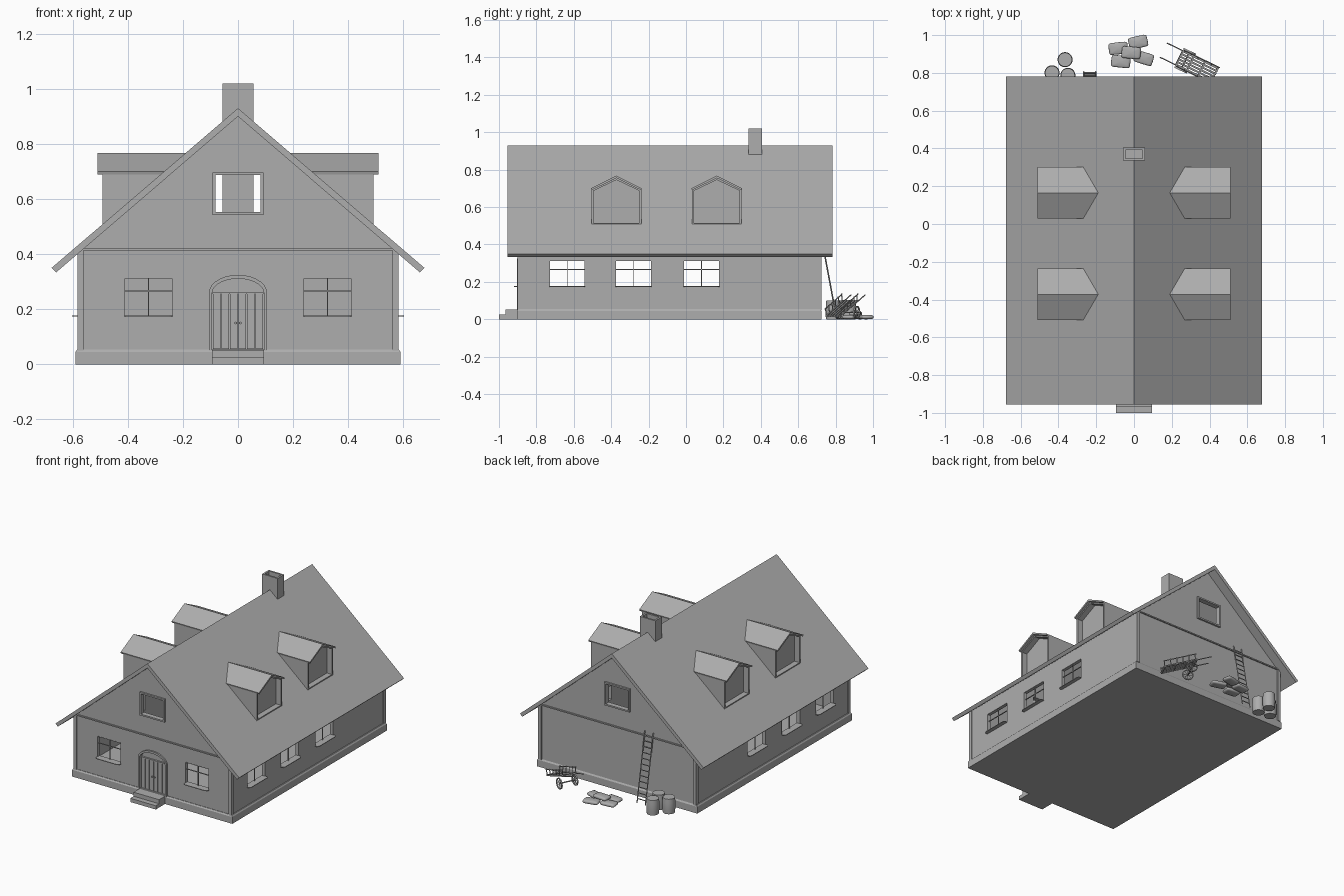
import bpy, bmesh, math
from mathutils import Vector, Matrix

if "Cube" in bpy.data.objects:
    bpy.data.objects.remove(bpy.data.objects["Cube"])

WX, Y0, Y1 = 0.577, -0.894, 0.718          # wall half width, front and back
SLOPE, RIDGE = 0.857, 0.93
GREY = bpy.data.materials.new("dark_grey")
GREY.diffuse_color = (0.42, 0.42, 0.42, 1)
GREY.use_nodes = True
GREY.node_tree.nodes["Principled BSDF"].inputs["Base Color"].default_value = GREY.diffuse_color


class Part:
    """Collects solids in one mesh object."""
    def __init__(self):
        self.bm = bmesh.new()

    def loft(self, rings, closed=False):
        vs = [[self.bm.verts.new(p) for p in r] for r in rings]
        for a, b in zip(vs, vs[1:] + ([vs[0]] if closed else [])):
            for i in range(len(a)):
                j = (i + 1) % len(a)
                self.bm.faces.new((a[i], a[j], b[j], b[i]))
        if not closed:
            self.bm.faces.new(vs[0])
            self.bm.faces.new(vs[-1])

    def box(self, x0, x1, y0, y1, z0, z1, f=lambda x, y, z: (x, y, z)):
        self.loft([[f(x0, y0, z), f(x1, y0, z), f(x1, y1, z), f(x0, y1, z)] for z in (z0, z1)])

    def rod(self, p, q, r, n=6):
        p, q = Vector(p), Vector(q)
        rot = (q - p).to_track_quat('Z', 'Y')
        ring = [rot @ Vector((r * math.cos(2 * math.pi * i / n), r * math.sin(2 * math.pi * i / n), 0)) for i in range(n)]
        self.loft([[c + v for v in ring] for c in (p, q)])

    def done(self, name, smooth=False, matrix=None):
        if matrix:
            self.bm.transform(matrix)
        bmesh.ops.recalc_face_normals(self.bm, faces=self.bm.faces)
        me = bpy.data.meshes.new(name)
        self.bm.to_mesh(me)
        self.bm.free()
        me.materials.append(GREY)
        ob = bpy.data.objects.new(name, me)
        bpy.context.collection.objects.link(ob)
        if smooth:
            bpy.ops.object.select_all(action='DESELECT')
            ob.select_set(True)
            bpy.context.view_layer.objects.active = ob
            bpy.ops.object.shade_smooth_by_angle(angle=math.radians(40))
        return ob


def cut(ob, *cutters):
    for cutter in cutters:
        cutter.hide_render = True
        m = ob.modifiers.new("cut", 'BOOLEAN')
        m.object, m.operation, m.solver = cutter, 'DIFFERENCE', 'EXACT'
        bpy.context.view_layer.objects.active = ob
        bpy.ops.object.modifier_apply(modifier=m.name)
        bpy.data.objects.remove(cutter)


def along_y(profile, *ys):
    return [[(x, y, z) for x, z in profile] for y in ys]


def rect(a0, a1, z0, z1):
    return [(a0, z0), (a1, z0), (a1, z1), (a0, z1)]


def arch(w, spring, rise, z0=0.05, n=14):
    return [(w, z0)] + [(w * math.cos(math.pi * i / n), spring + rise * math.sin(math.pi * i / n)) for i in range(n + 1)] + [(-w, z0)]


def house(w, eave, apex, z0):
    return [(-w, z0), (w, z0), (w, eave), (0, apex), (-w, eave)]


# wall mappings: along, outward, up
front = lambda a, d, z: (a, Y0 - d, z)
back = lambda a, d, z: (a, Y1 + d, z)
right = lambda a, d, z: (WX + d, a, z)
left = lambda a, d, z: (-WX - d, a, z)
WINDOWS = [(front, c, 0.0875) for c in (-0.325, 0.325)]
WINDOWS += [(f, c, 0.096) for f in (left, right) for c in (-0.635, -0.28, 0.083)]
WZ0, WZ1 = 0.174, 0.315

# hollow walls with openings cut through
p, inner, holes = Part(), Part(), Part()
p.loft(along_y(house(WX, 0.409, 0.903, 0.03), Y0, Y1))
inner.loft(along_y(house(WX - 0.02, 0.4, 0.877, -0.1), Y0 + 0.02, Y1 - 0.02))
for f, c, h in WINDOWS:
    holes.box(c - h, c + h, -0.05, 0.05, WZ0, WZ1, f)
holes.loft(along_y(arch(0.095, 0.258, 0.053), Y0 - 0.05, Y0 + 0.05))
for f in (front, back):
    holes.box(-0.085, 0.085, -0.05, 0.05, 0.55, 0.69, f)
cut(p.done("walls"), inner.done("room_cutter"), holes.done("opening_cutter"))

# plinth with chamfered top, entrance steps
p = Part()
p.loft([[(s * (0.59 - i), y, z) for s, y in ((-1, Y0 - 0.009 + i), (1, Y0 - 0.009 + i), (1, Y1 + 0.006 - i), (-1, Y1 + 0.006 - i))]
        for z, i in ((0, 0), (0.045, 0), (0.054, 0.006))])
p.done("plinth")
p = Part()
p.box(-0.094, 0.094, -1.0, -0.89, 0, 0.025)
p.box(-0.094, 0.094, -0.965, -0.885, 0.025, 0.052)
p.done("front_steps")

# corner posts and gable beams
p = Part()
for s in (-1, 1):
    for y in (Y0 + 0.005, Y1 - 0.005):
        p.box(s * 0.56, s * 0.582, y - 0.012, y + 0.012, 0.05, 0.415)
for f in (front, back):
    p.box(-0.578, 0.578, -0.005, 0.008, 0.413, 0.421, f)
p.done("wall_trim")

# windows: casing, glazing bars and sill
p, sill = Part(), Part()
for f, c, h in WINDOWS:
    o, i = rect(c - h, c + h, WZ0, WZ1), rect(c - h + 0.003, c + h - 0.003, WZ0 + 0.003, WZ1 - 0.003)
    p.loft([[f(a, d, z) for a, z in r] for r, d in ((o, -0.022), (o, 0.001), (i, 0.001), (i, -0.022))], True)
    p.box(c - 0.002, c + 0.002, -0.014, -0.008, WZ0, WZ1, f)
    p.box(c - h, c + h, -0.014, -0.008, 0.264, 0.268, f)
    out = [(-h, -0.015), (-h, 0.013), (-h + 0.004, 0.02), (-h + 0.012, 0.025),
           (h - 0.012, 0.025), (h - 0.004, 0.02), (h, 0.013), (h, -0.015)]
    sill.loft([[f(c + a, d, z) for a, d in out] for z in (0.173, 0.177)])
for f in (front, back):
    o, i = rect(-0.092, 0.092, 0.543, 0.697), rect(-0.082, 0.082, 0.553, 0.687)
    p.loft([[f(a, d, z) for a, z in r] for r, d in ((o, -0.022), (o, 0.012), (i, 0.012), (i, -0.022))], True)
p.done("window_frames")
sill.done("window_sills")

# arched door
p = Part()
o, i = arch(0.106, 0.258, 0.067), arch(0.094, 0.258, 0.053)
p.loft([[front(a, d, z) for a, z in r] for r, d in ((o, -0.02), (o, 0.01), (i, 0.01), (i, -0.02))], True)
p.done("door_casing")
p = Part()
for k in range(6):
    a = -0.093 + k * 0.031
    p.box(a + 0.002, a + 0.029, -0.017, -0.006, 0.055, 0.257, front)
p.loft(along_y(arch(0.0955, 0.258, 0.0535), Y0 + 0.016, Y0 + 0.02))
p.box(-0.093, 0.093, -0.017, -0.004, 0.255, 0.261, front)
for s in (-1, 1):
    p.rod(front(s * 0.008, -0.012, 0.15), front(s * 0.008, 0.004, 0.15), 0.005, 8)
p.done("door")

# main roof slab
p = Part()
p.loft(along_y([(-0.677, 0.35), (0, RIDGE), (0.677, 0.35), (0.66, 0.334), (0, 0.9), (-0.66, 0.334)], -0.955, 0.782))
roof = p.done("roof")

# hollow-topped chimney
p = Part()
p.loft([[(-0.057 + i, 0.335 + i, z), (0.057 - i, 0.335 + i, z), (0.057 - i, 0.405 - i, z), (-0.057 + i, 0.405 - i, z)]
        for i, z in ((0, 0.5), (0, 1.02), (0.012, 1.02), (0.012, 0.93))])
p.done("chimney")

# dormers running back into the roof slope, roof opened behind each recess
body, cap, holes = Part(), Part(), Part()
pent = lambda c, h, z0, e, t: [(c - h, z0), (c + h, z0), (c + h, e), (c, t), (c - h, e)]
hit = lambda z: (RIDGE - z) / SLOPE - 0.012
for s in (-1, 1):
    for c in (-0.372, 0.165):
        o, i = pent(c, 0.133, 0.505, 0.693, 0.757), pent(c, 0.122, 0.515, 0.687, 0.745)
        face = lambda r, x: [(s * x, y, z) for y, z in r]
        body.loft([[(s * min(hit(z), 0.45), y, z) for y, z in o], face(o, 0.492), face(i, 0.492), face(i, 0.455)])
        holes.loft([face(i, 0.44), face(i, 0.6)])
        r = [(c - 0.136, 0.7), (c, 0.768), (c + 0.136, 0.7), (c + 0.133, 0.69), (c, 0.755), (c - 0.133, 0.69)]
        cap.loft([[(s * hit(z), y, z) for y, z in r], face(r, 0.51)])
body.done("dormers")
cap.done("dormer_roofs")
cut(roof, holes.done("dormer_cutter"))

# ladder leaning on the back wall
p = Part()
at = lambda x, t: (x, 0.806 - 0.084 * t, 0.45 * t)
for x in (-0.265, -0.203):
    p.rod(at(x, 0), at(x, 1), 0.004, 4)
for k in range(12):
    t = 0.06 + k * 0.08
    p.rod(at(-0.265, t), at(-0.203, t), 0.003)
p.done("ladder")

# barrels
p = Part()
prof = [(0.037, 0), (0.039, 0.025), (0.04, 0.05), (0.039, 0.075), (0.037, 0.1)]
for x, y in ((-0.434, 0.8), (-0.365, 0.87), (-0.35, 0.787)):
    p.loft([[(x + r * math.cos(k * math.pi / 10), y + r * math.sin(k * math.pi / 10), z) for k in range(20)] for r, z in prof])
p.done("barrels", True)

# pile of sacks
p = Part()
pw = lambda v, e: math.copysign(abs(v) ** e, v)
for x, y, z, ang in ((-0.083, 0.93, 0.012, 6), (0.022, 0.963, 0.012, 13), (-0.07, 0.86, 0.012, -6), (0.052, 0.878, 0.012, -17), (-0.015, 0.907, 0.03, -5)):
    ball = bmesh.ops.create_uvsphere(p.bm, u_segments=16, v_segments=8, radius=1)["verts"]
    M = Matrix.Translation((x, y, z)) @ Matrix.Rotation(math.radians(ang), 4, 'Z')
    for v in ball:
        v.co = M @ Vector((0.051 * pw(v.co.x, 0.3), 0.032 * pw(v.co.y, 0.3), 0.012 * v.co.z))
p.done("sacks", True)

# hand cart tipped on its nose: slatted bed, railed sides, handles
place = Matrix.Translation((0.325, 0.838, 0)) @ Matrix.Rotation(math.radians(-26), 4, 'Z')
p = Part()
for k in range(6):
    v = -0.04 + k * 0.016
    p.box(-0.105, 0.125, v - 0.005, v + 0.005, 0, 0.004)
for u in (-0.1, -0.03, 0.04, 0.12):
    p.box(u - 0.004, u + 0.004, -0.046, 0.046, -0.006, 0)
for s in (-1, 1):
    p.rod((-0.2, s * 0.042, -0.004), (0.12, s * 0.042, -0.004), 0.003)
    p.rod((-0.11, s * 0.047, 0.035), (0.115, s * 0.047, 0.035), 0.003)
    for k in range(6):
        u = -0.09 + k * 0.042
        p.rod((u, s * 0.043, 0), (u - 0.012, s * 0.047, 0.04), 0.003, 4)
p.done("cart_bed", matrix=place @ Matrix.Translation((0, 0, 0.063)) @ Matrix.Rotation(math.radians(21), 4, 'Y'))

# cart wheels and axle
p = Part()
WU, WR = -0.06, 0.036
p.rod((WU, -0.056, WR), (WU, 0.056, WR), 0.004)
for v in (-0.054, 0.054):
    circ = lambda r, y: [(WU + r * math.cos(k * math.pi / 9), y, WR + r * math.sin(k * math.pi / 9)) for k in range(18)]
    p.loft([circ(WR, v - 0.004), circ(WR, v + 0.004), circ(0.03, v + 0.004), circ(0.03, v - 0.004)], True)
    for k in range(8):
        a = k * math.pi / 4
        p.rod((WU, v, WR), (WU + 0.032 * math.cos(a), v, WR + 0.032 * math.sin(a)), 0.002, 4)
p.done("cart_wheels", matrix=place)
